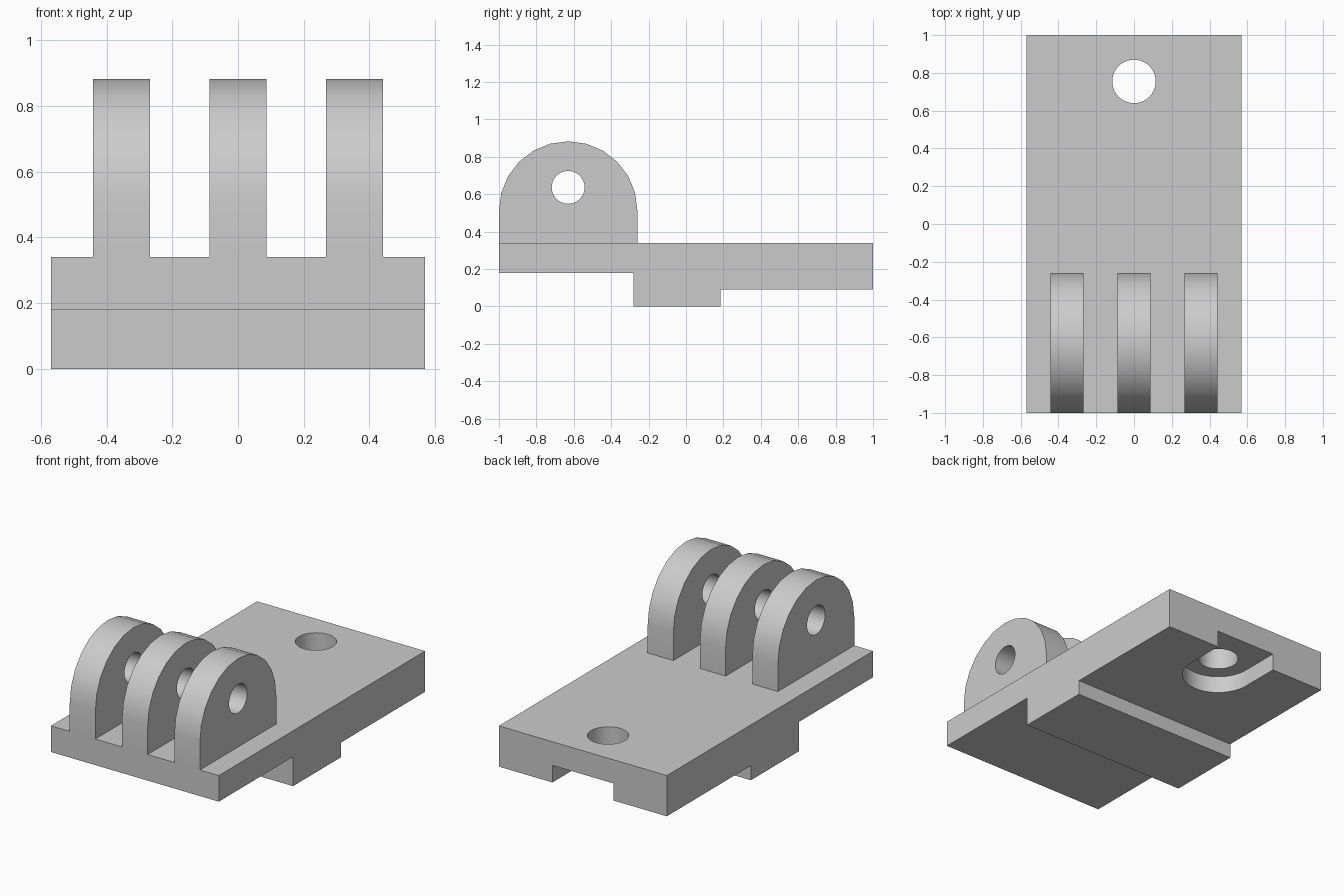
import bpy, bmesh, math
from mathutils import Matrix, Vector

if "Cube" in bpy.data.objects:
    bpy.data.objects.remove(bpy.data.objects["Cube"], do_unlink=True)

grey = bpy.data.materials.new("plain grey")
grey.use_nodes = True
colour = (0.6, 0.6, 0.6, 1)
grey.diffuse_color = colour
grey.node_tree.nodes["Principled BSDF"].inputs["Base Color"].default_value = colour


def arc(cu, cv, r, start, end, steps):
    """Points on an arc, angles in degrees."""
    angles = [math.radians(start + (end - start) * i / steps) for i in range(steps + 1)]
    return [(cu + r * math.cos(a), cv + r * math.sin(a)) for a in angles]


def prism(name, outline, axis, low, high):
    """Extrude a (y, z) outline along x, or an (x, y) outline along z."""
    bm = bmesh.new()
    place = (lambda u, v: (low, u, v)) if axis == "x" else (lambda u, v: (u, v, low))
    face = bm.faces.new([bm.verts.new(place(u, v)) for u, v in outline])
    new = bmesh.ops.extrude_face_region(bm, geom=[face])["geom"]
    step = Vector((high - low, 0, 0) if axis == "x" else (0, 0, high - low))
    bmesh.ops.translate(bm, vec=step, verts=[g for g in new if isinstance(g, bmesh.types.BMVert)])
    bmesh.ops.recalc_face_normals(bm, faces=bm.faces)
    mesh = bpy.data.meshes.new(name)
    bm.to_mesh(mesh)
    bm.free()
    mesh.materials.append(grey)
    obj = bpy.data.objects.new(name, mesh)
    bpy.context.collection.objects.link(obj)
    return obj


def cut(obj, cutter):
    """Subtract the cutter, then discard it."""
    cutter.hide_render = True
    mod = obj.modifiers.new("cut", "BOOLEAN")
    mod.operation, mod.solver, mod.object = "DIFFERENCE", "EXACT", cutter
    activate(obj)
    bpy.ops.object.modifier_apply(modifier=mod.name)
    bpy.data.objects.remove(cutter, do_unlink=True)


def activate(obj):
    bpy.ops.object.select_all(action="DESELECT")
    obj.select_set(True)
    bpy.context.view_layer.objects.active = obj


def smooth(obj):
    activate(obj)
    bpy.ops.object.shade_smooth_by_angle(angle=math.radians(30))


# Stepped base plate
HALF, TOP = 0.57, 0.34
base = prism("base_plate", [(-1, TOP), (-1, 0.18), (-0.28, 0.18), (-0.28, 0), (0.185, 0),
                            (0.185, 0.09), (1, 0.09), (1, TOP)], "x", -HALF, HALF)

# Round-ended slot under the rear, with a screw hole through it
HOLE_Y, SLOT_R = 0.755, 0.207
slot = arc(0, HOLE_Y, SLOT_R, 180, 360, 24) + [(SLOT_R, 1.1), (-SLOT_R, 1.1)]
cut(base, prism("slot_cutter", slot, "z", -0.1, 0.195))
cut(base, prism("screw_cutter", arc(0, HOLE_Y, 0.115, 0, 360, 40)[:-1], "z", -0.1, 0.5))
smooth(base)

# Three round-topped lugs with a pin hole
LUG_Y, LUG_R = -0.63, 0.37
profile = [(LUG_Y - LUG_R, TOP), (LUG_Y + LUG_R, TOP)] + arc(LUG_Y, 0.513, LUG_R, 0, 180, 12)
pin = arc(LUG_Y, 0.637, 0.088, 0, 360, 32)[:-1]
for side, x in (("right", -0.355), ("middle", 0), ("left", 0.355)):
    lug = prism(side + "_lug", profile, "x", x - 0.087, x + 0.087)
    cut(lug, prism("pin_cutter", pin, "x", x - 0.2, x + 0.2))
    smooth(lug)
